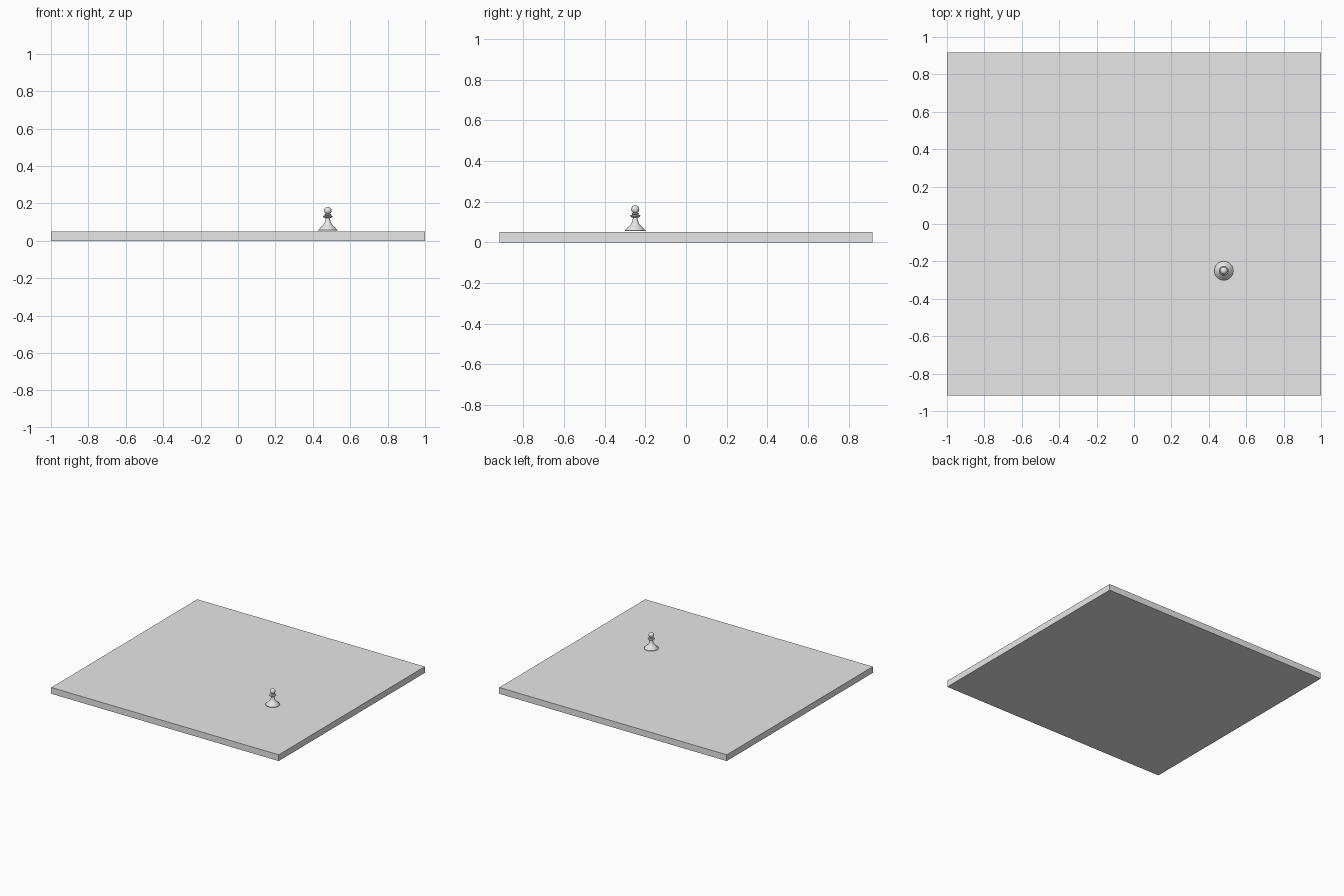
import bpy, bmesh, math

if "Cube" in bpy.data.objects:
    bpy.data.objects.remove(bpy.data.objects["Cube"])

grey = bpy.data.materials.new("light_grey")
grey.use_nodes = True
grey.diffuse_color = (0.8, 0.8, 0.8, 1)
grey.node_tree.nodes["Principled BSDF"].inputs["Base Color"].default_value = (0.8, 0.8, 0.8, 1)


def add_object(name, bm, location):
    bmesh.ops.recalc_face_normals(bm, faces=bm.faces)
    mesh = bpy.data.meshes.new(name)
    bm.to_mesh(mesh)
    bm.free()
    mesh.materials.append(grey)
    obj = bpy.data.objects.new(name, mesh)
    obj.location = location
    bpy.context.collection.objects.link(obj)
    return obj


def lathe(name, profile, location, sides=32):
    bm = bmesh.new()
    points = [bm.verts.new((r, 0, z)) for r, z in profile]
    edges = [bm.edges.new(pair) for pair in zip(points, points[1:])]
    bmesh.ops.spin(bm, geom=points + edges, axis=(0, 0, 1), cent=(0, 0, 0),
                   angle=math.tau, steps=sides, use_merge=True)
    bmesh.ops.remove_doubles(bm, verts=bm.verts, dist=0.00005)
    obj = add_object(name, bm, location)
    bpy.ops.object.select_all(action='DESELECT')
    obj.select_set(True)
    bpy.context.view_layer.objects.active = obj
    bpy.ops.object.shade_smooth_by_angle(angle=math.radians(35))
    return obj


# Flat board slab
bm = bmesh.new()
bmesh.ops.create_cube(bm, size=1)
bmesh.ops.scale(bm, vec=(2, 1.834, 0.05), verts=bm.verts)
add_object("board", bm, (0, 0, 0.025))

# Pawn body: stepped foot, flared stem, double collar
body = [(0, 0), (0.051, 0), (0.051, 0.004), (0.042, 0.011), (0.040, 0.015),
        (0.037, 0.019), (0.028, 0.026), (0.020, 0.036), (0.015, 0.048),
        (0.012, 0.060), (0.012, 0.066), (0.020, 0.069), (0.026, 0.075),
        (0.024, 0.079), (0.014, 0.081), (0.018, 0.084), (0.018, 0.087),
        (0.010, 0.090), (0, 0.092)]
pawn_spot = (0.48, -0.25, 0.055)
lathe("pawn_body", body, pawn_spot)

# Round pawn head
steps = 12
ball = [(0.020 * math.sin(math.pi * i / steps), 0.107 - 0.020 * math.cos(math.pi * i / steps))
        for i in range(steps + 1)]
lathe("pawn_head", ball, pawn_spot)
